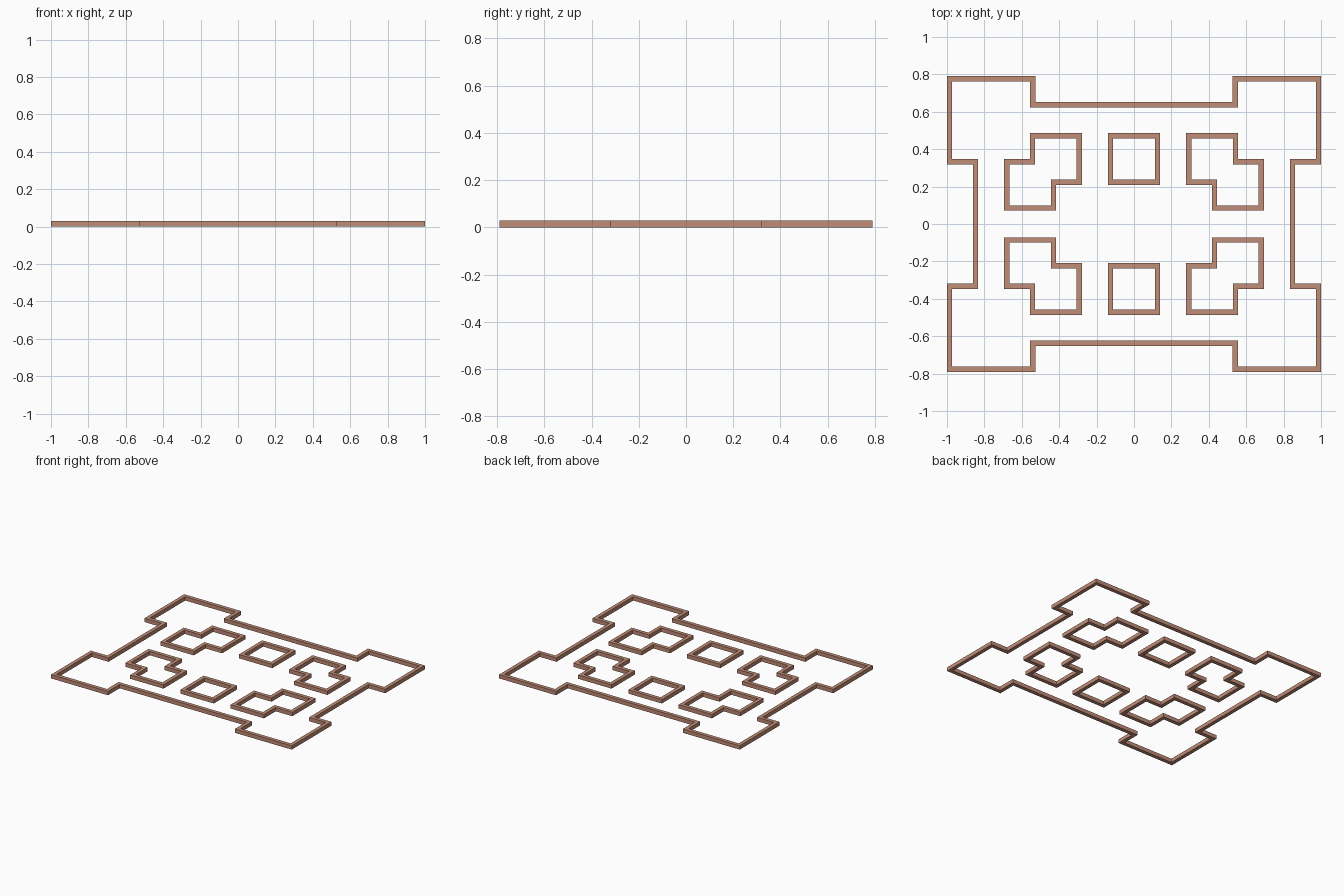
import bpy
import bmesh
from mathutils import Vector

if "Cube" in bpy.data.objects:
    bpy.data.objects.remove(bpy.data.objects["Cube"])

WALL = 0.028     # wall thickness
HEIGHT = 0.029   # wall height

clay = bpy.data.materials.new("brown clay")
clay.diffuse_color = (0.53, 0.265, 0.185, 1.0)
clay.use_nodes = True
clay.node_tree.nodes["Principled BSDF"].inputs["Base Color"].default_value = clay.diffuse_color


def inset(points, d):
    """Mitred inward offset of a counter-clockwise right-angled outline."""
    result = []
    n = len(points)
    for i in range(n):
        p = Vector(points[i])
        a = (p - Vector(points[i - 1])).normalized()
        b = (Vector(points[(i + 1) % n]) - p).normalized()
        result.append(p + d * (Vector((-a.y, a.x)) + Vector((-b.y, b.x))))
    return result


def wall_loop(name, points):
    """Closed wall of constant thickness whose outer face follows points."""
    bm = bmesh.new()
    n = len(points)
    rings = []
    for outline, z in ((points, 0), (points, HEIGHT),
                       (inset(points, WALL), HEIGHT), (inset(points, WALL), 0)):
        rings.append([bm.verts.new((p[0], p[1], z)) for p in outline])
    for k in range(4):
        lo, hi = rings[k], rings[(k + 1) % 4]
        for i in range(n):
            j = (i + 1) % n
            bm.faces.new((lo[i], lo[j], hi[j], hi[i]))
    bmesh.ops.recalc_face_normals(bm, faces=bm.faces)
    mesh = bpy.data.meshes.new(name)
    bm.to_mesh(mesh)
    bm.free()
    mesh.materials.append(clay)
    obj = bpy.data.objects.new(name, mesh)
    bpy.context.collection.objects.link(obj)


def flip(points, sx, sy):
    """Mirror an outline, keeping it counter-clockwise."""
    pts = [(x * sx, y * sy) for x, y in points]
    return pts if sx * sy > 0 else pts[::-1]


# Perimeter wall: one corner, mirrored round the four quadrants
corner = [(0.862, 0.319), (1.0, 0.319), (1.0, 0.790), (0.527, 0.790), (0.527, 0.652)]
perimeter = []
for sx, sy in ((1, 1), (-1, 1), (-1, -1), (1, -1)):
    perimeter += flip(corner, sx, sy)
wall_loop("perimeter_wall", perimeter)

# Stepped blocks: two overlapping squares, one in each quadrant
step = [(0.417, 0.071), (0.694, 0.071), (0.694, 0.347), (0.556, 0.347),
        (0.556, 0.486), (0.279, 0.486), (0.279, 0.209), (0.417, 0.209)]
# Middle squares, front and back
square = [(-0.139, 0.209), (0.139, 0.209), (0.139, 0.486), (-0.139, 0.486)]
for sy, depth in ((-1, "front"), (1, "back")):
    wall_loop("square_wall_" + depth, flip(square, 1, sy))
    for sx, side in ((-1, "left"), (1, "right")):
        wall_loop("stepped_wall_%s_%s" % (depth, side), flip(step, sx, sy))
